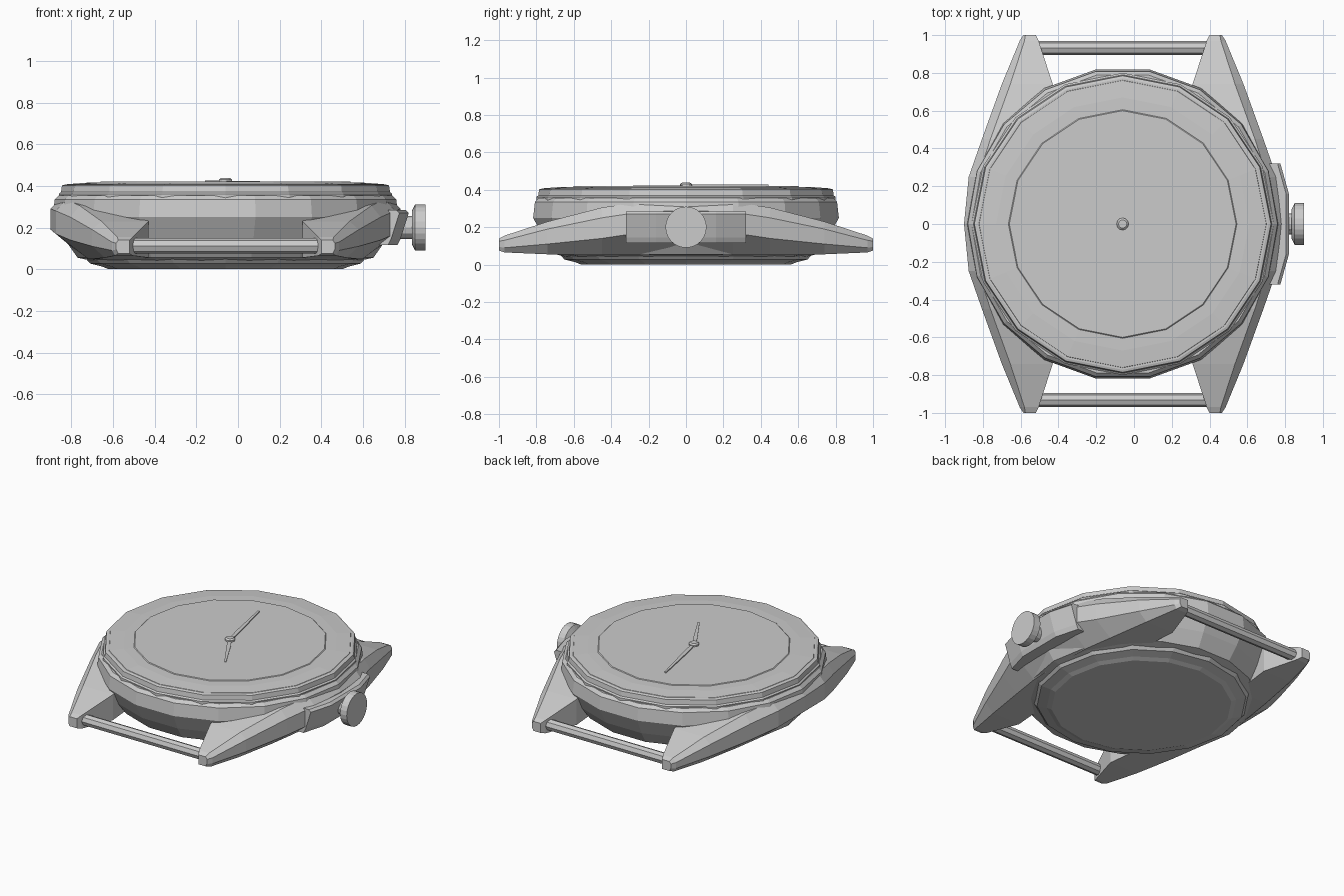
import bpy, bmesh, math
from mathutils import Vector, Matrix

if "Cube" in bpy.data.objects:
    bpy.data.objects.remove(bpy.data.objects["Cube"])

CX = -0.06  # the case sits left of centre because of the crown


def finish(name, bm):
    bmesh.ops.remove_doubles(bm, verts=bm.verts, dist=1e-5)
    bmesh.ops.recalc_face_normals(bm, faces=bm.faces)
    me = bpy.data.meshes.new(name)
    bm.to_mesh(me)
    bm.free()
    ob = bpy.data.objects.new(name, me)
    bpy.context.collection.objects.link(ob)
    return ob


def loft(bm, rings):
    """Skin closed rings of points and cap both ends."""
    vs = [[bm.verts.new(p) for p in r] for r in rings]
    n = len(rings[0])
    for a, b in zip(vs, vs[1:]):
        for i in range(n):
            j = (i + 1) % n
            bm.faces.new((a[i], a[j], b[j], b[i]))
    bm.faces.new(vs[0])
    bm.faces.new(vs[-1])


def lathe(name, profile, sides, matrix):
    bm = bmesh.new()
    loft(bm, [[matrix @ Vector((r * math.cos(math.tau * i / sides),
                                r * math.sin(math.tau * i / sides), z))
               for i in range(sides)] for r, z in profile])
    return finish(name, bm)


up = Matrix.Translation((CX, 0, 0))

# Round case middle, case back, bezel and shallow domed crystal
lathe("case_middle", [(0.64, 0.04), (0.71, 0.055), (0.77, 0.14), (0.83, 0.25),
                      (0.82, 0.335), (0.80, 0.355)], 18, up)
lathe("case_back", [(0.56, 0.0), (0.59, 0.012), (0.65, 0.027), (0.67, 0.05)], 16, up)
lathe("bezel", [(0.80, 0.34), (0.80, 0.362), (0.79, 0.37), (0.785, 0.402),
                (0.772, 0.406)], 16, up)
lathe("crystal", [(0.765, 0.40), (0.76, 0.408), (0.67, 0.415), (0.605, 0.416),
                  (0.60, 0.42)], 16, up)

# Case flanks tapering into lugs:
# y, x of inner / top / outer / bottom edge, z of top / upper / lower / bottom
stations = [
    (0.00, 0.40, 0.79, 0.84, 0.67, 0.345, 0.29, 0.19, 0.05),
    (0.25, 0.40, 0.765, 0.815, 0.66, 0.335, 0.28, 0.17, 0.05),
    (0.45, 0.40, 0.70, 0.745, 0.63, 0.305, 0.25, 0.14, 0.05),
    (0.74, 0.37, 0.595, 0.64, 0.58, 0.23, 0.19, 0.11, 0.055),
    (0.97, 0.445, 0.52, 0.545, 0.53, 0.155, 0.13, 0.09, 0.065),
    (1.00, 0.46, 0.515, 0.525, 0.515, 0.14, 0.125, 0.095, 0.075),
]


def section(s, side, end):
    y, xi, xt, xo, xb, zt, zu, zl, zb = s
    pts = [(xi, zt), (xt, zt), (xo, zu), (xo, zl), (xb, zb), (xi, zb)]
    return [(CX + side * x, end * y, z) for x, z in pts]


for side, label in ((-1, "left"), (1, "right")):
    bm = bmesh.new()
    loft(bm, [section(s, side, -1) for s in reversed(stations)]
         + [section(s, side, 1) for s in stations[1:]])
    finish("case_flank_" + label, bm)

# Spring bars between the lugs
for end, label in ((-1, "front"), (1, "back")):
    m = Matrix.Translation((CX, end * 0.932, 0.112)) @ Matrix.Rotation(math.pi / 2, 4, 'Y')
    lathe("spring_bar_" + label, [(0.037, -0.48), (0.037, 0.48)], 8, m)

# Crown guard: sloped block on the right flank
guard = [(0.66, -0.32), (0.775, -0.32), (0.82, -0.16), (0.82, 0.16),
         (0.775, 0.32), (0.66, 0.32)]
bm = bmesh.new()
loft(bm, [[(x - dx, y, z) for x, y in guard]
          for z, dx in ((0.115, 0.055), (0.145, 0.04), (0.27, 0.0), (0.285, 0.015))])
finish("crown_guard", bm)

# Crown and stem
m = Matrix.Translation((0, 0, 0.2)) @ Matrix.Rotation(math.pi / 2, 4, 'Y')
lathe("crown_stem", [(0.055, 0.74), (0.055, 0.85)], 12, m)
lathe("crown", [(0.08, 0.835), (0.11, 0.85), (0.11, 0.90)], 24, m)


# Hands and centre cap
def hand(name, tip, z):
    a, b = Vector((CX, 0)), Vector(tip)
    d = (b - a).normalized()
    n = Vector((-d.y, d.x))
    mid = a.lerp(b, 0.3)
    flat = [a + n * 0.010, mid + n * 0.013, b + n * 0.006,
            b - n * 0.006, mid - n * 0.013, a - n * 0.010]
    bm = bmesh.new()
    loft(bm, [[(p.x, p.y, h) for p in flat] for h in (0.412, z)])
    finish(name, bm)


hand("minute_hand", (-0.152, 0.44), 0.427)
hand("hour_hand", (0.10, -0.28), 0.424)
lathe("hand_cap", [(0.032, 0.412), (0.032, 0.43), (0.022, 0.438)], 12, up)
